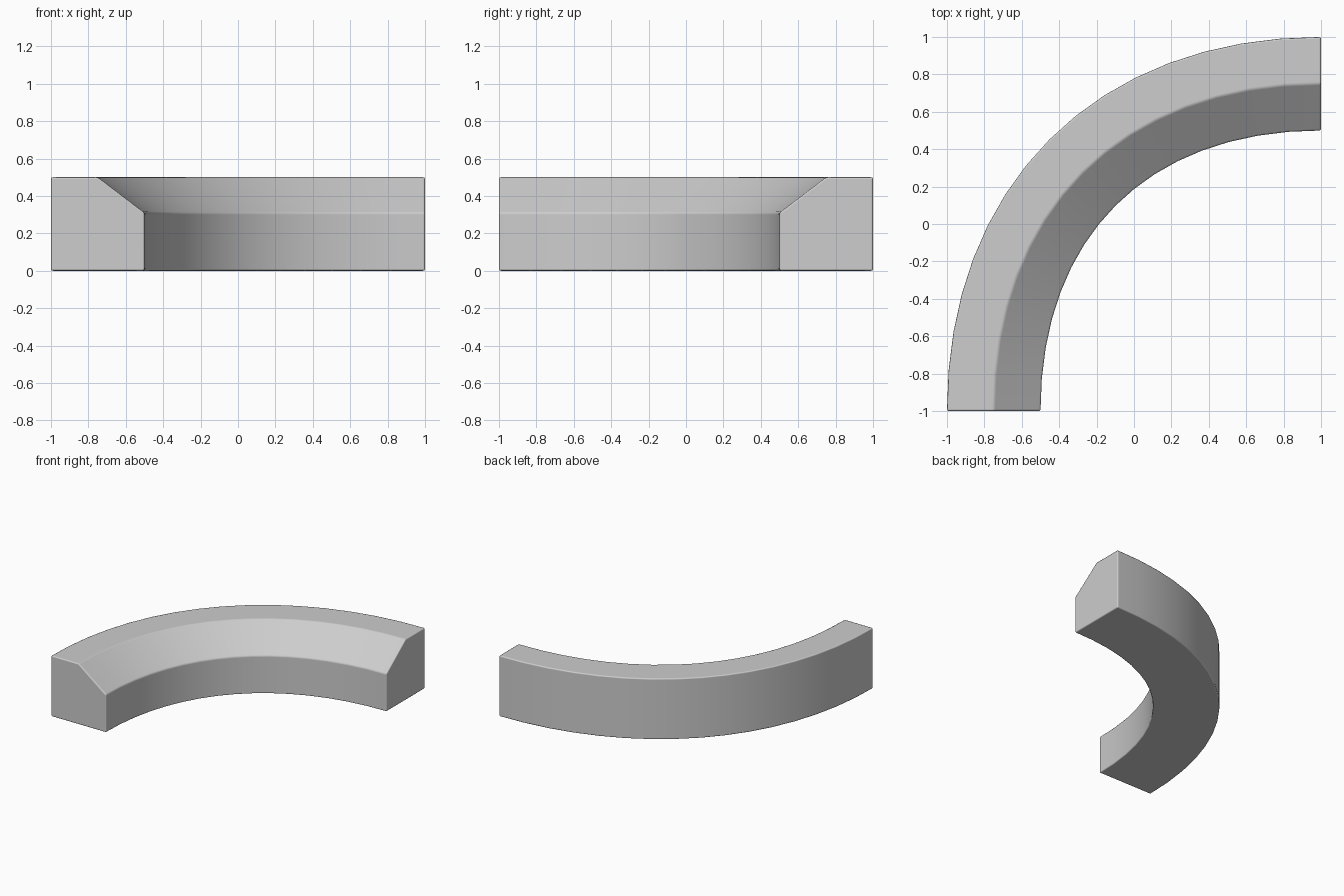
import bpy
import bmesh
from math import radians
from mathutils import Vector

cube = bpy.data.objects.get("Cube")
if cube:
    bpy.data.objects.remove(cube, do_unlink=True)

# Plain grey material
grey = bpy.data.materials.new("mid_grey")
grey.use_nodes = True
colour = (0.61, 0.61, 0.61, 1)
grey.diffuse_color = colour
grey.node_tree.nodes["Principled BSDF"].inputs["Base Color"].default_value = colour

# Cross-section as (outward offset, height): block with its inner top edge cut away
PROFILE = [(-0.25, 0), (0.25, 0), (0.25, 0.5), (0, 0.5), (-0.25, 0.31)]
CENTRE = Vector((1, -1, 0))
RADIUS = 1.75
HANDLE = 0.61
SEGMENTS = 16

# Quarter-turn Bezier path, a little fuller than a circle
PATH = [CENTRE + RADIUS * Vector(p) for p in
        ((-1, 0, 0), (-1, HANDLE, 0), (-HANDLE, 1, 0), (0, 1, 0))]


def path_point(t):
    """Position on the path and its outward direction."""
    a, b, c, d = PATH
    s = 1 - t
    position = a * s**3 + 3 * b * s * s * t + 3 * c * s * t * t + d * t**3
    tangent = ((b - a) * s * s + 2 * (c - b) * s * t + (d - c) * t * t).normalized()
    return position, Vector((-tangent.y, tangent.x, 0))


# Sweep the cross-section along the path
bm = bmesh.new()
rings = []
for i in range(SEGMENTS + 1):
    position, outward = path_point(i / SEGMENTS)
    rings.append([bm.verts.new(position + outward * r + Vector((0, 0, z)))
                  for r, z in PROFILE])
for ring, following in zip(rings, rings[1:]):
    for j in range(len(PROFILE)):
        bm.faces.new((ring[j - 1], ring[j], following[j], following[j - 1]))
bm.faces.new(rings[0])
bm.faces.new(rings[-1])
bmesh.ops.recalc_face_normals(bm, faces=bm.faces)

mesh = bpy.data.meshes.new("curved_kerb")
bm.to_mesh(mesh)
bm.free()
mesh.materials.append(grey)
kerb = bpy.data.objects.new("curved_kerb", mesh)
bpy.context.collection.objects.link(kerb)

# Slightly eased edges and smooth curved walls
bevel = kerb.modifiers.new("eased_edges", "BEVEL")
bevel.width = 0.01
bevel.segments = 2
bevel.limit_method = "ANGLE"
bevel.angle_limit = radians(25)
bevel.harden_normals = True

bpy.ops.object.select_all(action="DESELECT")
kerb.select_set(True)
bpy.context.view_layer.objects.active = kerb
bpy.ops.object.shade_smooth_by_angle(angle=radians(30))
